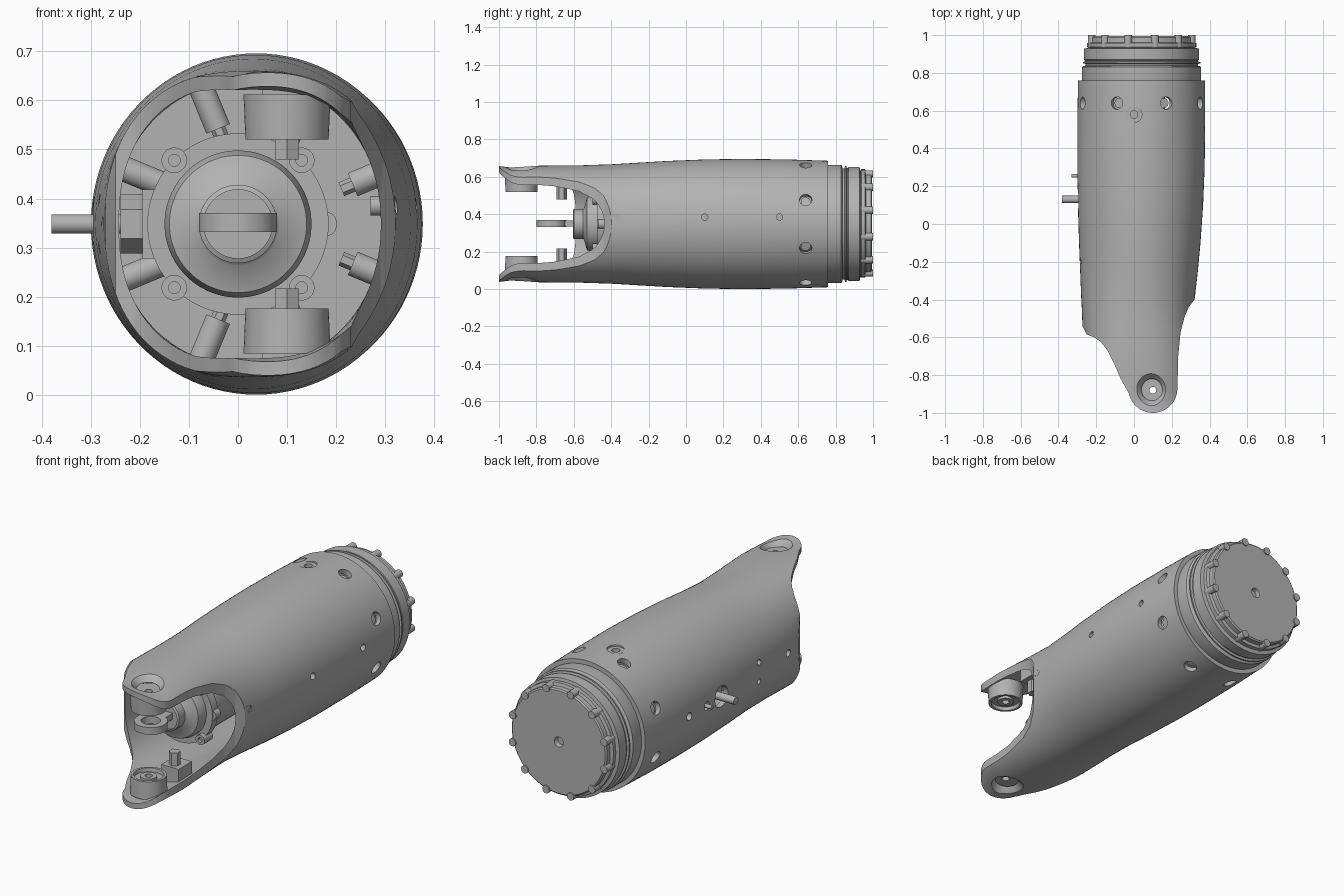
import bpy, bmesh, math
from mathutils import Vector, Matrix

if "Cube" in bpy.data.objects:
    bpy.data.objects.remove(bpy.data.objects["Cube"])

ZC = 0.348            # height of the body axis
CX = 0.04             # sideways offset of the tube axis
parts = []

grey = bpy.data.materials.new("plain grey")
grey.use_nodes = True
COLOUR = (0.45, 0.45, 0.45, 1)
grey.diffuse_color = COLOUR
for node in grey.node_tree.nodes:
    if node.type == 'BSDF_PRINCIPLED':
        node.inputs["Base Color"].default_value = COLOUR


def finish(name, bm):
    bmesh.ops.remove_doubles(bm, verts=bm.verts, dist=1e-5)
    bmesh.ops.recalc_face_normals(bm, faces=bm.faces)
    mesh = bpy.data.meshes.new(name)
    bm.to_mesh(mesh)
    bm.free()
    mesh.materials.append(grey)
    ob = bpy.data.objects.new(name, mesh)
    bpy.context.collection.objects.link(ob)
    parts.append(ob)
    return ob


def skin(bm, rings, closed):
    """Join equal rings of points with quads."""
    rows = [[bm.verts.new(p) for p in ring] for ring in rings]
    pairs = list(zip(rows, rows[1:]))
    if closed:
        pairs.append((rows[-1], rows[0]))
    n = len(rows[0])
    for a, b in pairs:
        for i in range(n):
            j = (i + 1) % n
            bm.faces.new((a[i], a[j], b[j], b[i]))
    return rows


def add_lathe(bm, profile, origin, axis, sides=32, closed=False):
    """Turn (radius, distance) points about an axis; open profiles get end caps."""
    rot = Vector(axis).to_track_quat('Z', 'Y').to_matrix()
    rings = []
    for r, h in profile:
        ring = []
        for i in range(sides):
            a = math.tau * (i + 0.5) / sides
            ring.append(Vector(origin) + rot @ Vector((r * math.cos(a), r * math.sin(a), h)))
        rings.append(ring)
    rows = skin(bm, rings, closed)
    if not closed:
        bm.faces.new(rows[0])
        bm.faces.new(rows[-1])


def lathe(name, profile, origin, axis, sides=32, closed=False):
    bm = bmesh.new()
    add_lathe(bm, profile, origin, axis, sides, closed)
    return finish(name, bm)


def rod(name, r, start, axis, length, sides=24):
    return lathe(name, [(r, 0), (r, length)], start, axis, sides)


def box(name, centre, size):
    bm = bmesh.new()
    bmesh.ops.create_cube(bm, size=1, matrix=Matrix.Translation(centre) @ Matrix.Diagonal((*size, 1)))
    return finish(name, bm)


def cut(ob, cutter, operation):
    mod = ob.modifiers.new("cut", 'BOOLEAN')
    mod.operation, mod.solver, mod.object = operation, 'EXACT', cutter
    bpy.context.view_layer.objects.active = ob
    bpy.ops.object.modifier_apply(modifier=mod.name)
    parts.remove(cutter)
    bpy.data.objects.remove(cutter)


# Shell: stations of y, left edge, right edge, half height, squareness
stations = [(-1.05, -.26, .32, .316, 2.5), (-.99, -.26, .32, .309, 2.5), (-.94, -.26, .32, .302, 2.5),
            (-.87, -.262, .32, .306, 2.5), (-.78, -.265, .318, .312, 2.5), (-.55, -.272, .315, .314, 2.3),
            (-.4, -.279, .321, .319, 2.1), (-.25, -.285, .338, .328, 2), (-.1, -.291, .352, .337, 2),
            (.1, -.297, .366, .345, 2), (.3, -.3, .374, .348, 2), (.55, -.3, .377, .345, 2),
            (.76, -.296, .376, .338, 2)]


def section(y, xl, xr, hz, power, inset):
    ring = []
    for i in range(96):
        c, s = math.cos(math.tau * i / 96), math.sin(math.tau * i / 96)
        px = math.copysign(abs(c) ** (2 / power), c) * ((xr - xl) / 2 - inset)
        pz = math.copysign(abs(s) ** (2 / power), s) * (hz - inset)
        ring.append(((xl + xr) / 2 + px, y, ZC + pz))
    return ring


bm = bmesh.new()
skin(bm, [section(*s, 0) for s in stations] + [section(*s, .028) for s in reversed(stations)], True)
shell = finish("shell", bm)

# Plan outline that leaves two rounded prongs at the front
outline = [(.6, 1.2), (.6, -.35), (.345, -.375), (.32, -.4), (.29, -.44), (.268, -.49), (.247, -.57), (.234, -.7)]
for i in range(17):
    a = math.radians(-168 * i / 16)
    outline.append((.1 + .13 * math.cos(a), -.87 + .13 * math.sin(a)))
outline += [(-.07, -.82), (-.105, -.74), (-.14, -.67), (-.175, -.625), (-.21, -.6),
            (-.25, -.585), (-.27, -.545), (-.6, -.5), (-.6, 1.2)]
bm = bmesh.new()
low, high = skin(bm, [[(x, y, z) for x, y in outline] for z in (-.3, 1)], False)
bm.faces.new(low)
bm.faces.new(high)
cut(shell, finish("outline_cutter", bm), 'INTERSECT')

# Holes through the shell
bm = bmesh.new()
radials = [math.radians(22.5 + 45 * i) for i in range(8)]
for a in radials:
    add_lathe(bm, [(.033, .2), (.033, .45)], (CX, .64, ZC), (math.cos(a), 0, math.sin(a)), 24)
for y in (-.37, .1, .5):
    add_lathe(bm, [(.017, .2), (.017, .5)], (CX, y, ZC + .037), (1, 0, 0), 20)
for y, z, r in ((.13, 0, .055), (.255, 0, .022), (.4, 0, .02), (-.2, .05, .014), (-.2, -.05, .014), (-.45, 0, .018)):
    add_lathe(bm, [(r, .2), (r, .5)], (CX, y, ZC + z), (-1, 0, 0), 24)
add_lathe(bm, [(.042, .2), (.042, .5)], (0, .58, ZC), (0, 0, 1), 24)
for s in (-1, 1):
    add_lathe(bm, [(.046, .24), (.05, .262), (.062, .28), (.082, .302), (.11, .33)], (.1, -.88, ZC), (0, 0, s), 40)
cut(shell, finish("hole_cutter", bm), 'DIFFERENCE')

# Screws seated in the shell
for a in radials:
    rod("radial_screw", .026, (CX + .21 * math.cos(a), .64, ZC + .21 * math.sin(a)),
        (math.cos(a), 0, math.sin(a)), .1)
    rod("radial_screw_tip", .015, (CX + .185 * math.cos(a), .64, ZC + .185 * math.sin(a)),
        (math.cos(a), 0, math.sin(a)), .04, 6)
for y in (-.37, .1, .5):
    rod("side_screw", .02, (.27, y, ZC + .037), (1, 0, 0), .05)
lathe("top_washer", [(.02, .3), (.042, .3), (.042, .335), (.02, .335)], (0, .58, ZC), (0, 0, 1), 24, True)

# Prong bosses and standoffs, mirrored top and bottom
for s, side in ((1, "upper"), (-1, "lower")):
    lathe(side + "_boss", [(.018, .264), (.089, .264), (.085, .172), (.072, .172), (.069, .19), (.04, .19),
                           (.04, .178), (.018, .178)], (.1, -.88, ZC), (0, 0, s), 48, True)
    rod(side + "_standoff", .028, (.1, -.665, ZC + s * .132), (0, 0, s), .16, 6)
    box(side + "_standoff_base", (.1, -.65, ZC + s * .245), (.1, .11, .09))

# Motor with front flange, cone and output ring
lathe("motor", [(.165, .68), (.165, -.43), (.185, -.43), (.185, -.475), (.15, -.475), (.15, -.5),
                (.14, -.53), (.085, -.545), (.08, -.55), (.08, -.6), (.07, -.605), (.07, -.59), (.035, -.59)],
      (0, 0, ZC), (0, 1, 0), 64)
for sx in (-1, 1):
    for sz in (-1, 1):
        lathe("flange_screw", [(.026, 0), (.026, .07), (.012, .07), (.012, .055)],
              (sx * .13, -.43, ZC + sz * .13), (0, -1, 0), 24)
rod("flange_nub", .026, (.176, -.43, ZC), (0, -1, 0), .04)
lathe("output_ring", [(.046, -.019), (.08, -.019), (.08, .019), (.046, .019)],
      (0, -.72, ZC + .003), (0, 0, 1), 48, True)
box("output_neck", (0, -.62, ZC + .003), (.07, .1, .032))

# Side pins and their nut
rod("side_pin", .02, (-.2, .13, ZC), (-1, 0, 0), .18)
rod("small_side_pin", .01, (-.2, .255, ZC), (-1, 0, 0), .13)
rod("side_nut", .06, (-.19, .13, ZC), (-1, 0, 0), .05, 6)
box("nut_bracket", (-.18, .13, ZC), (.03, .3, .14))

# Rear tube with stepped rings and inner wall
lathe("rear_tube", [(.3, .68), (.315, .72), (.315, .83), (.308, .836), (.298, .838), (.298, .848), (.311, .85),
                    (.311, .857), (.3, .86), (.3, .866), (.305, .87), (.305, .928), (.285, .932), (.285, .94)],
      (CX, 0, ZC), (0, 1, 0), 96)

# End cap with lugs round its rim
lathe("end_cap", [(.27, .93), (.29, .937), (.29, .957), (.275, .962), (.275, .988), (.268, .994),
                  (.026, .994), (.022, .97)], (CX, 0, ZC + .003), (0, 1, 0), 96)
for i in range(12):
    a = math.tau * (i + .5) / 12
    rod("cap_lug", .02, (CX + .274 * math.cos(a), .935, ZC + .003 + .274 * math.sin(a)), (0, 1, 0), .065, 16)

for ob in bpy.context.selected_objects:
    ob.select_set(False)
for ob in parts:
    ob.select_set(True)
bpy.context.view_layer.objects.active = shell
bpy.ops.object.shade_smooth_by_angle(angle=math.radians(32))
